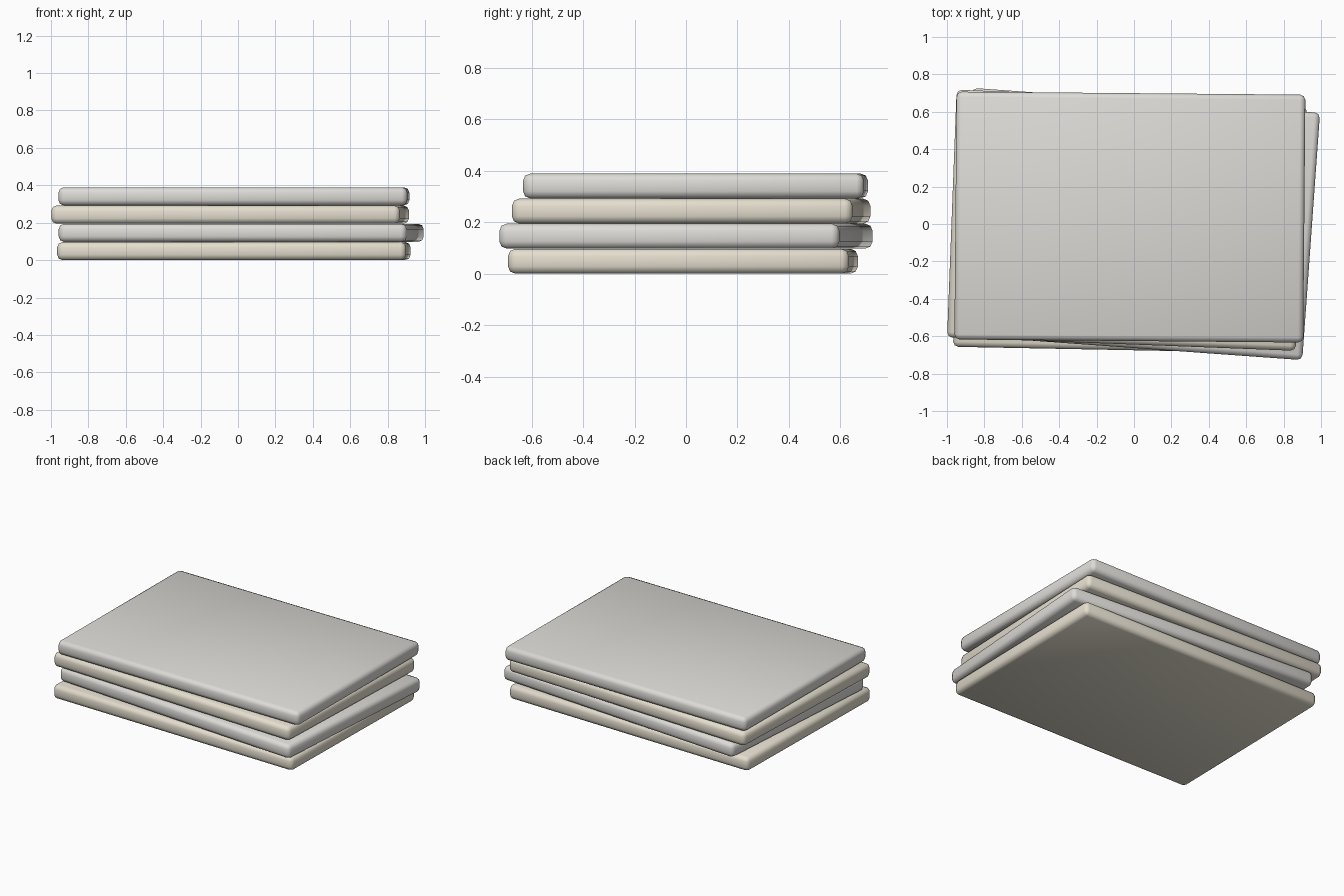
import bpy, math

if "Cube" in bpy.data.objects:
    bpy.data.objects.remove(bpy.data.objects["Cube"])

def material(name, rgb):
    m = bpy.data.materials.new(name)
    m.diffuse_color = (*rgb, 1)
    m.use_nodes = True
    m.node_tree.nodes["Principled BSDF"].inputs["Base Color"].default_value = m.diffuse_color
    return m

cream = material("cream", (0.78, 0.73, 0.62))
grey = material("pale_grey", (0.72, 0.71, 0.68))

PITCH, THICK = 0.0975, 0.0965
# folded sheets, bottom to top: x, y, rotation, material
layers = [
    (-0.022, -0.012, -1.1, cream),
    (0.017, 0.0, -4.1, grey),
    (-0.042, 0.020, -2.2, cream),
    (-0.022, 0.037, -0.5, grey),
]
for i, (x, y, rot, mat) in enumerate(layers):
    bpy.ops.mesh.primitive_cube_add(
        size=1, location=(x, y, THICK / 2 + i * PITCH),
        rotation=(0, 0, math.radians(rot)))
    ob = bpy.context.object
    ob.name = f"folded_sheet_{i + 1}"
    ob.scale = (1.865, 1.325, THICK)
    bpy.ops.object.transform_apply(location=False, rotation=False, scale=True)
    # softened edges
    bev = ob.modifiers.new("soft_edges", 'BEVEL')
    bev.width = 0.028
    bev.segments = 2
    bpy.ops.object.modifier_apply(modifier=bev.name)
    bpy.ops.object.shade_smooth()
    ob.data.materials.append(mat)
